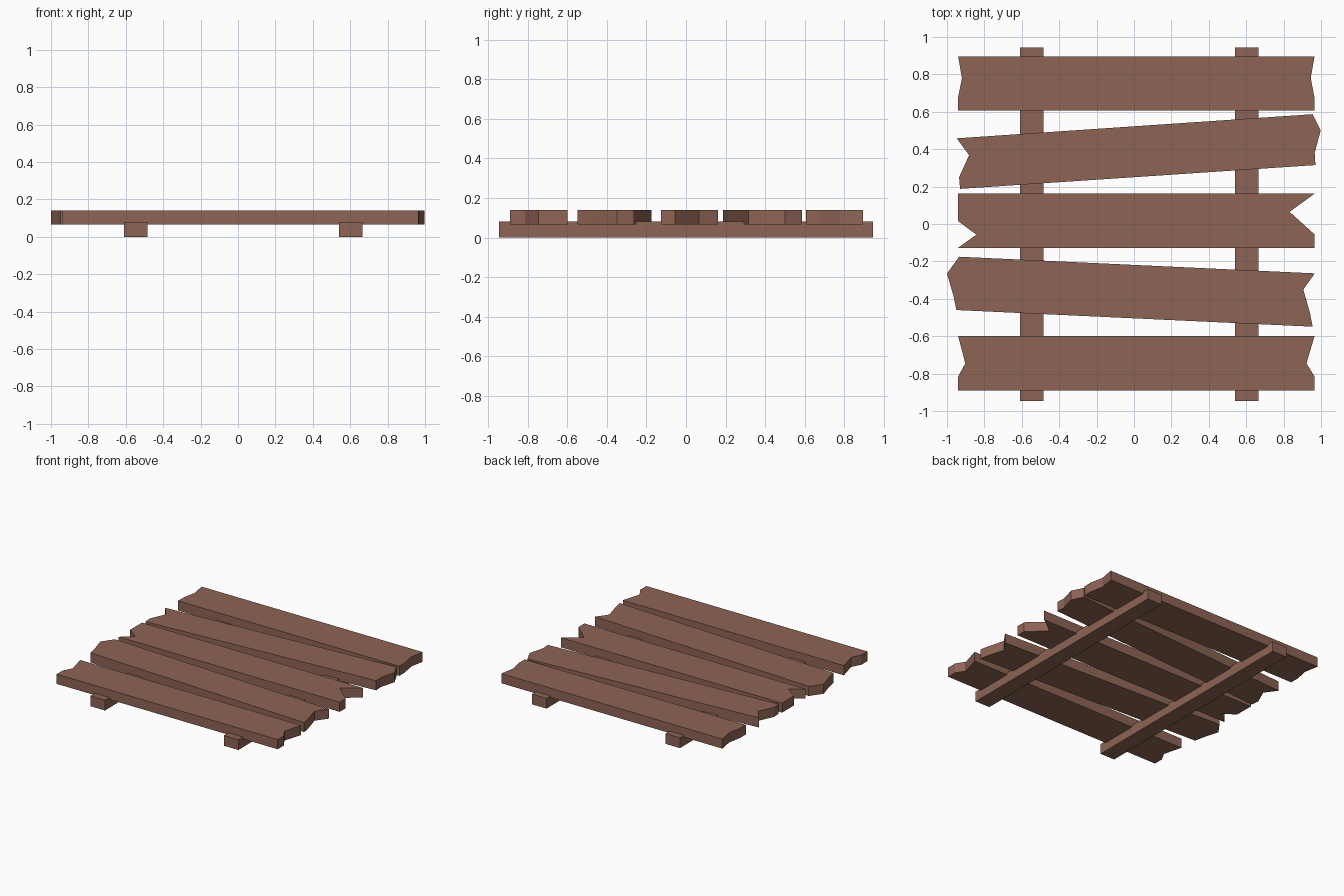
import bpy, bmesh

if "Cube" in bpy.data.objects:
    bpy.data.objects.remove(bpy.data.objects["Cube"])

wood = bpy.data.materials.new("brown wood")
wood.diffuse_color = (0.27, 0.128, 0.09, 1)
wood.use_nodes = True
wood.node_tree.nodes["Principled BSDF"].inputs["Base Color"].default_value = wood.diffuse_color


def extrude_outline(name, points, z0, z1):
    """Flat outline in x/y extruded upward from z0 to z1."""
    bm = bmesh.new()
    face = bm.faces.new([bm.verts.new((x, y, z0)) for x, y in points])
    ext = bmesh.ops.extrude_face_region(bm, geom=[face])
    top = [v for v in ext["geom"] if isinstance(v, bmesh.types.BMVert)]
    bmesh.ops.translate(bm, verts=top, vec=(0, 0, z1 - z0))
    bmesh.ops.recalc_face_normals(bm, faces=bm.faces[:])
    mesh = bpy.data.meshes.new(name)
    bm.to_mesh(mesh)
    bm.free()
    mesh.materials.append(wood)
    obj = bpy.data.objects.new(name, mesh)
    bpy.context.collection.objects.link(obj)
    return obj


# Two support rails underneath
for side, x0, x1 in (("left", -0.61, -0.485), ("right", 0.54, 0.665)):
    extrude_outline(side + "_rail",
                    [(x0, -0.945), (x1, -0.945), (x1, 0.945), (x0, 0.945)], 0, 0.08)

# Planks: broken left end (top to bottom), then broken right end (bottom to top)
planks = {
    "back_plank": [(-.94, .895), (-.92, .78), (-.94, .68), (-.94, .606),
                   (.965, .606), (.965, .675), (.945, .78), (.965, .895)],
    "back_tilted_plank": [(-.948, .458), (-.882, .368), (-.935, .25), (-.93, .188),
                          (.97, .315), (.966, .38), (.998, .50), (.955, .587)],
    "middle_plank": [(-.94, .162), (-.94, .015), (-.843, -.057), (-.94, -.127),
                     (.965, -.127), (.965, -.055), (.832, .065), (.965, .162)],
    "front_tilted_plank": [(-.935, -.175), (-1, -.265), (-.965, -.385), (-.95, -.46),
                           (.955, -.549), (.942, -.48), (.905, -.35), (.967, -.264)],
    "front_plank": [(-.94, -.6), (-.902, -.745), (-.94, -.815), (-.94, -.89),
                    (.965, -.89), (.965, -.815), (.922, -.745), (.965, -.6)],
}
for name, outline in planks.items():
    extrude_outline(name, outline, 0.065, 0.14)
